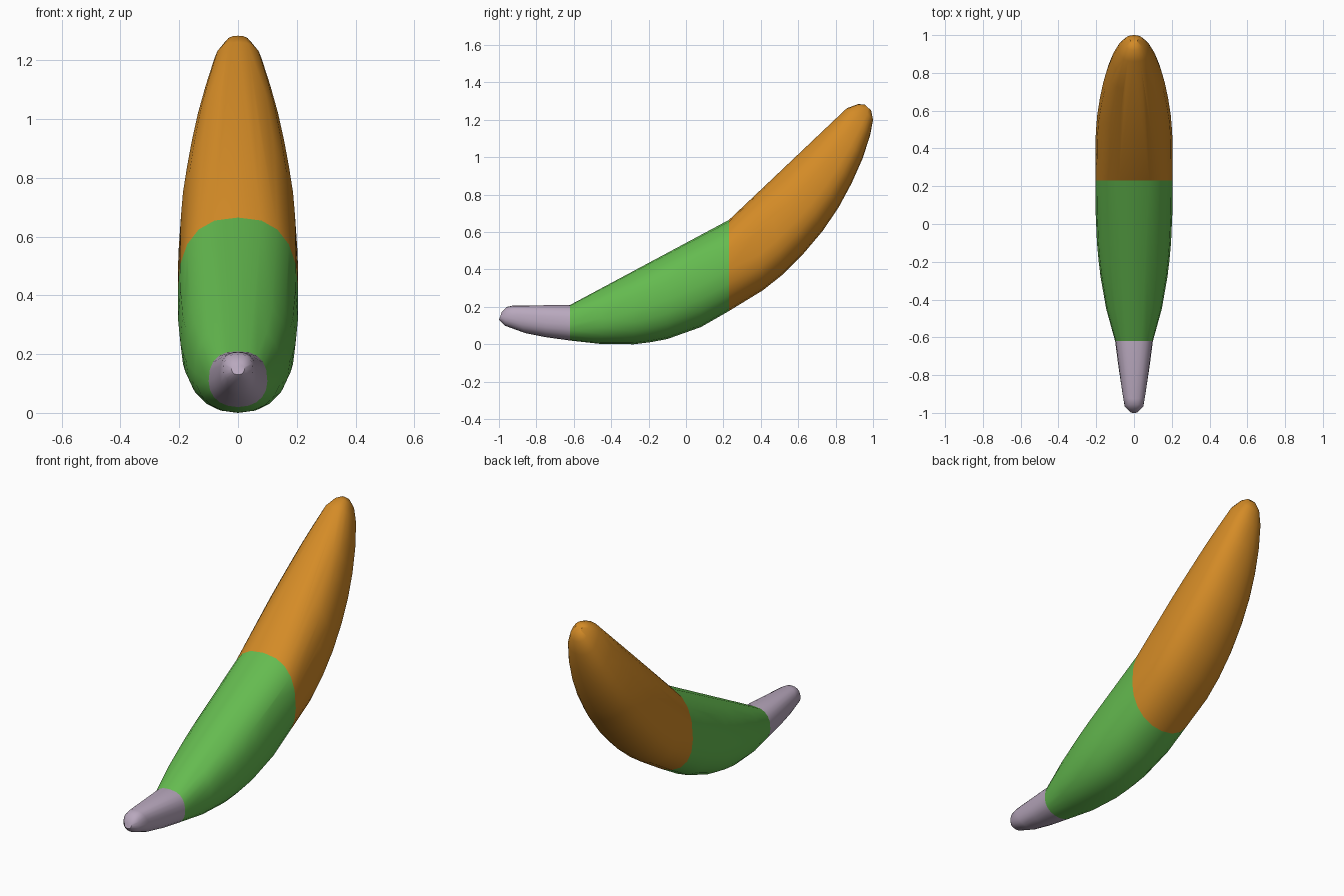
import bpy, bmesh, math
from mathutils import Vector

cube = bpy.data.objects.get("Cube")
if cube:
    bpy.data.objects.remove(cube, do_unlink=True)

SIDES = 20


def material(name, rgb):
    m = bpy.data.materials.new(name)
    m.use_nodes = True
    m.diffuse_color = (*rgb, 1)
    m.node_tree.nodes["Principled BSDF"].inputs["Base Color"].default_value = (*rgb, 1)
    return m


def ring(section, widest):
    """Rounded cross-section from (top y, top z, bottom y, bottom z, half width)."""
    ty, tz, by, bz, w = section
    top, bottom = Vector((0, ty, tz)), Vector((0, by, bz))
    mid = top.lerp(bottom, widest)
    points = []
    for i in range(SIDES):
        a = 2 * math.pi * i / SIDES
        c, s = math.cos(a), math.sin(a)
        power = 0.80 if s > 0 else 0.92        # squarer above, rounder below
        x = math.copysign(abs(c) ** power, c) * w
        p = mid.lerp(top if s > 0 else bottom, abs(s) ** power)
        points.append(p + Vector((x, 0, 0)))
    return points


def hull_part(name, sections, mat, widest=0.54):
    """Convex skin around a run of cross-sections."""
    bm = bmesh.new()
    for s in sections:
        # The joints keep one common outline so neighbouring parts meet flush
        for p in ring(s, 0.54 if s in (stem_joint, middle_joint) else widest):
            bm.verts.new(p)
    bmesh.ops.remove_doubles(bm, verts=bm.verts, dist=0.0005)
    bmesh.ops.convex_hull(bm, input=bm.verts)
    bmesh.ops.delete(bm, geom=[v for v in bm.verts if not v.link_faces], context='VERTS')
    bmesh.ops.dissolve_limit(bm, angle_limit=math.radians(0.5), verts=bm.verts, edges=bm.edges)
    bmesh.ops.recalc_face_normals(bm, faces=bm.faces)
    me = bpy.data.meshes.new(name)
    bm.to_mesh(me)
    bm.free()
    me.materials.append(mat)
    ob = bpy.data.objects.new(name, me)
    bpy.context.collection.objects.link(ob)
    bpy.ops.object.select_all(action='DESELECT')
    ob.select_set(True)
    bpy.context.view_layer.objects.active = ob
    bpy.ops.object.shade_smooth_by_angle(angle=math.radians(40))
    return ob


# Sections shared where the parts meet
stem_joint = (-0.62, 0.21, -0.62, 0.02, 0.10)
middle_joint = (0.23, 0.665, 0.23, 0.178, 0.205)

# Narrow stem at the front
hull_part("stem", [
    (-0.985, 0.172, -1.0, 0.13, 0.022),
    (-0.957, 0.20, -0.97, 0.10, 0.050),
    (-0.925, 0.207, -0.86, 0.06, 0.062),
    (-0.75, 0.208, -0.75, 0.038, 0.083),
    stem_joint,
], material("pale lilac grey", (0.48, 0.39, 0.51)))

# Middle of the curved body
hull_part("lower_body", [
    stem_joint,
    (-0.45, 0.298, -0.45, 0.001, 0.147),
    (-0.28, 0.388, -0.28, 0.0, 0.177),
    (-0.19, 0.436, -0.19, 0.011, 0.188),
    (-0.10, 0.483, -0.10, 0.028, 0.196),
    (0.08, 0.58, 0.08, 0.092, 0.204),
    middle_joint,
], material("leaf green", (0.13, 0.50, 0.08)))

# Upper body tapering up to the rounded tip
hull_part("upper_body", [
    middle_joint,
    (0.36, 0.785, 0.41, 0.288, 0.205),
    (0.43, 0.852, 0.52, 0.375, 0.202),
    (0.50, 0.918, 0.62, 0.475, 0.195),
    (0.57, 0.985, 0.73, 0.605, 0.180),
    (0.64, 1.05, 0.815, 0.73, 0.163),
    (0.71, 1.117, 0.885, 0.86, 0.142),
    (0.78, 1.184, 0.945, 0.995, 0.115),
    (0.86, 1.262, 0.985, 1.12, 0.083),
    (0.92, 1.284, 1.0, 1.20, 0.050),
    (0.955, 1.282, 0.99, 1.25, 0.020),
], material("amber orange", (0.66, 0.26, 0.02)), widest=0.62)
